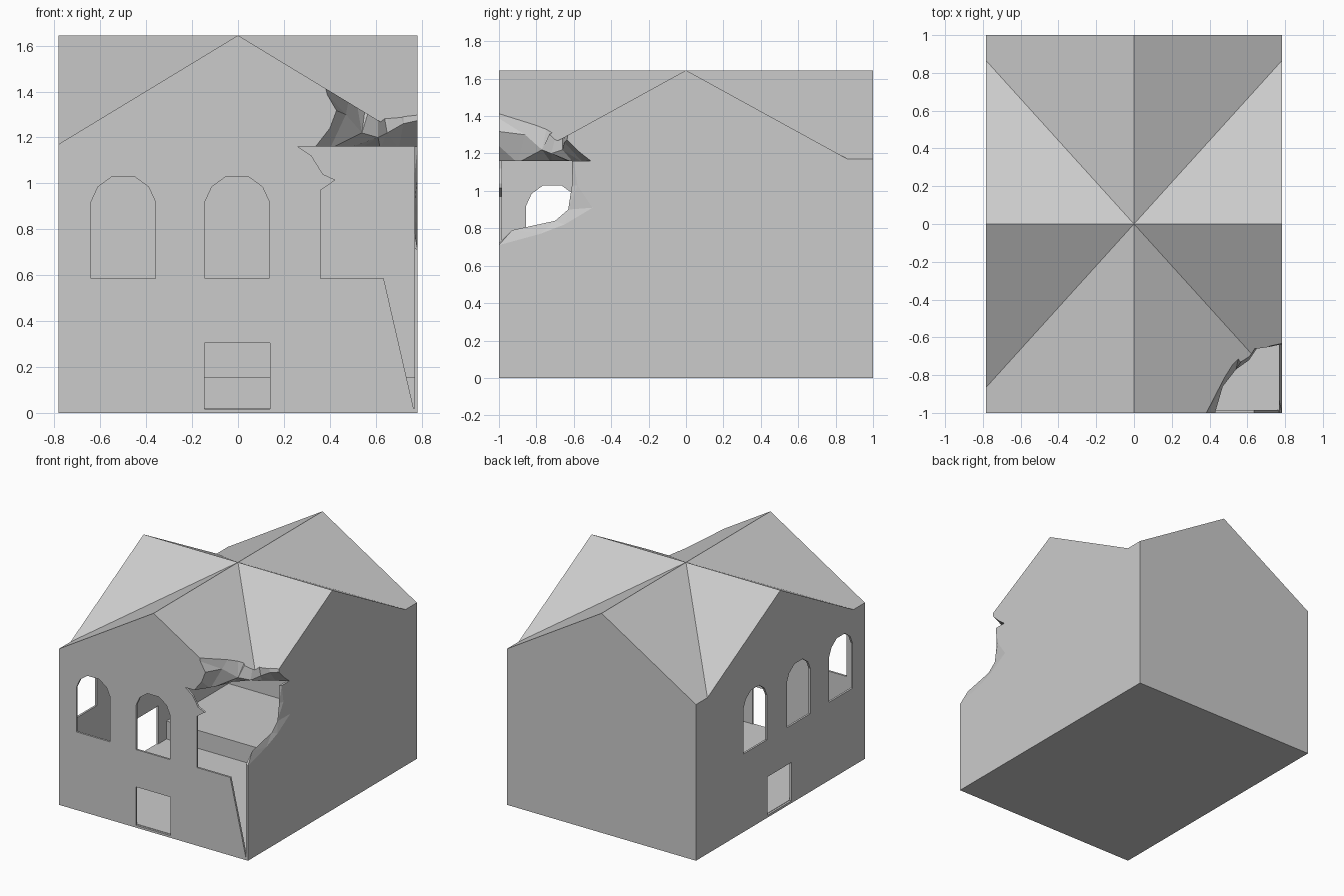
import bpy, bmesh

if "Cube" in bpy.data.objects:
    bpy.data.objects.remove(bpy.data.objects["Cube"], do_unlink=True)

W, D, EAVE, RIDGE = 0.783, 1.0, 1.17, 1.645   # half width, half depth, heights
T = 0.015                                     # wall thickness
FLOOR, CEILING, VALLEY = 0.02, 1.16, 0.865
WI, DI = W - T, D - T                         # inner half width and depth

stone = bpy.data.materials.new("stone_grey")
stone.use_nodes = True
grey = (0.6, 0.6, 0.6, 1)
stone.diffuse_color = grey
stone.node_tree.nodes["Principled BSDF"].inputs["Base Color"].default_value = grey


def finish(bm, name):
    """Turn a closed bmesh into an object with outward normals."""
    bm.normal_update()
    bmesh.ops.recalc_face_normals(bm, faces=bm.faces)
    if bm.calc_volume(signed=True) < 0:
        bmesh.ops.reverse_faces(bm, faces=bm.faces)
    mesh = bpy.data.meshes.new(name)
    bm.to_mesh(mesh)
    bm.free()
    mesh.materials.append(stone)
    obj = bpy.data.objects.new(name, mesh)
    bpy.context.collection.objects.link(obj)
    return obj


def loft(name, rings):
    """Closed solid through rings of equal point count."""
    bm = bmesh.new()
    loops = [[bm.verts.new(p) for p in ring] for ring in rings]
    n = len(loops[0])
    for a, b in zip(loops, loops[1:]):
        for i in range(n):
            j = (i + 1) % n
            bm.faces.new((a[i], a[j], b[j], b[i]))
    bm.faces.new(loops[0])
    bm.faces.new(loops[-1])
    bm.normal_update()
    bmesh.ops.triangulate(bm, faces=bm.faces)
    return finish(bm, name)


def slab_y(name, shape, y0, y1, x=0):
    """Extrude an x-z outline along y."""
    return loft(name, [[(x + u, y, z) for u, z in shape] for y in (y0, y1)])


def slab_x(name, shape, x0, x1, y=0):
    """Extrude a y-z outline along x."""
    return loft(name, [[(x, y + u, z) for u, z in shape] for x in (x0, x1)])


def rect(u0, u1, z0, z1):
    return [(u0, z0), (u1, z0), (u1, z1), (u0, z1)]


def cut(target, cutter):
    """Subtract the cutter for good, then remove it."""
    cutter.hide_render = True
    mod = target.modifiers.new("cut", "BOOLEAN")
    mod.operation = "DIFFERENCE"
    mod.solver = "EXACT"
    mod.object = cutter
    bpy.context.view_layer.objects.active = target
    bpy.ops.object.modifier_apply(modifier=mod.name)
    bpy.data.objects.remove(cutter, do_unlink=True)


# Front wall, broken away at one corner where the third window was
front_wall = slab_y("front_wall", [
    (-WI, 0), (WI, 0), (WI, 0.018), (0.765, 0.02), (0.635, 0.585), (0.36, 0.585),
    (0.36, 0.97), (0.425, 1.015), (0.37, 1.04), (0.32, 1.12), (0.26, CEILING),
    (-WI, CEILING)], -D, -DI)
right_wall = slab_x("right_wall", rect(-D, D, 0, CEILING), -W, -WI)
slab_y("back_wall", rect(-WI, WI, 0, CEILING), DI, D)

# Left wall, torn open at the front with a chipped outer rim
base = [(-D, 0), (D, 0), (D, CEILING)]
inner = base + [(-0.61, CEILING), (-0.61, 1.03), (-0.63, 0.9), (-0.7, 0.84),
                (-0.93, 0.79), (-D, 0.72)]
outer = base + [(-0.6, CEILING), (-0.58, 1.03), (-0.5, 0.91), (-0.65, 0.82),
                (-0.78, 0.77), (-D, 0.71)]
loft("left_wall", [[(x, y, z) for y, z in ring] for x, ring in ((WI, inner), (W, outer))])

# Arched windows and doors
half_arch = [(0.14, 0.585), (0.14, 0.92), (0.11, 0.985), (0.048, 1.03)]
arch = half_arch + [(-u, z) for u, z in reversed(half_arch)]
door = rect(-0.143, 0.143, 0.017, 0.305)
for shape, x in ((arch, -0.5), (arch, -0.004), (door, -0.003)):
    cut(front_wall, slab_y("opening_cutter", shape, -D - 0.1, -DI + 0.1, x))
for shape, y in ((arch, 0.3), (arch, -0.215), (arch, -0.715), (door, 0.012)):
    cut(right_wall, slab_x("opening_cutter", shape, -W - 0.1, -WI + 0.1, y))

# Floor, with a raised part at the back
slab_y("floor", rect(-WI, WI, 0, FLOOR), -DI, DI)
slab_y("raised_floor", rect(-WI, WI, FLOOR, 0.155), 0.25, DI)

# Solid roof with crossed gables
bm = bmesh.new()
faces = [[(-W, -D, CEILING), (W, -D, CEILING), (W, D, CEILING), (-W, D, CEILING)]]
for s in (-1, 1):
    faces.append([(-W, s * D, CEILING), (W, s * D, CEILING), (W, s * D, EAVE),
                  (0, s * D, RIDGE), (-W, s * D, EAVE)])
    faces.append([(s * W, -D, CEILING), (s * W, D, CEILING), (s * W, D, EAVE),
                  (s * W, VALLEY, EAVE), (s * W, 0, RIDGE), (s * W, -VALLEY, EAVE),
                  (s * W, -D, EAVE)])
    for t in (-1, 1):
        valley = (s * W, t * VALLEY, EAVE)
        faces.append([(0, 0, RIDGE), (0, t * D, RIDGE), (s * W, t * D, EAVE), valley])
        faces.append([(0, 0, RIDGE), (s * W, 0, RIDGE), valley])
for f in faces:
    bm.faces.new([bm.verts.new(p) for p in f])
bmesh.ops.remove_doubles(bm, verts=bm.verts, dist=0.0001)
roof = finish(bm, "roof")

# Collapsed roof corner with jagged, undercut edges
low = [(0.26, -1.1), (0.4, -0.9), (0.47, -0.72), (0.53, -0.62),
       (0.62, -0.6), (0.7, -0.55), (0.9, -0.42), (0.9, -1.1)]
mid = [(0.4, -1.1, 1.33), (0.47, -0.86, 1.3), (0.54, -0.77, 1.22), (0.61, -0.72, 1.2),
       (0.65, -0.66, 1.22), (0.72, -0.65, 1.26), (0.9, -0.61, 1.3), (0.9, -1.1, 1.3)]
high = [(0.33, -1.1), (0.5, -0.72), (0.57, -0.63), (0.61, -0.66),
        (0.66, -0.66), (0.73, -0.62), (0.9, -0.61), (0.9, -1.1)]
cut(roof, loft("roof_breach_cutter", [[(x, y, 1.15) for x, y in low], mid,
                                      [(x, y, 1.45) for x, y in high],
                                      [(x, y, 1.8) for x, y in high]]))
